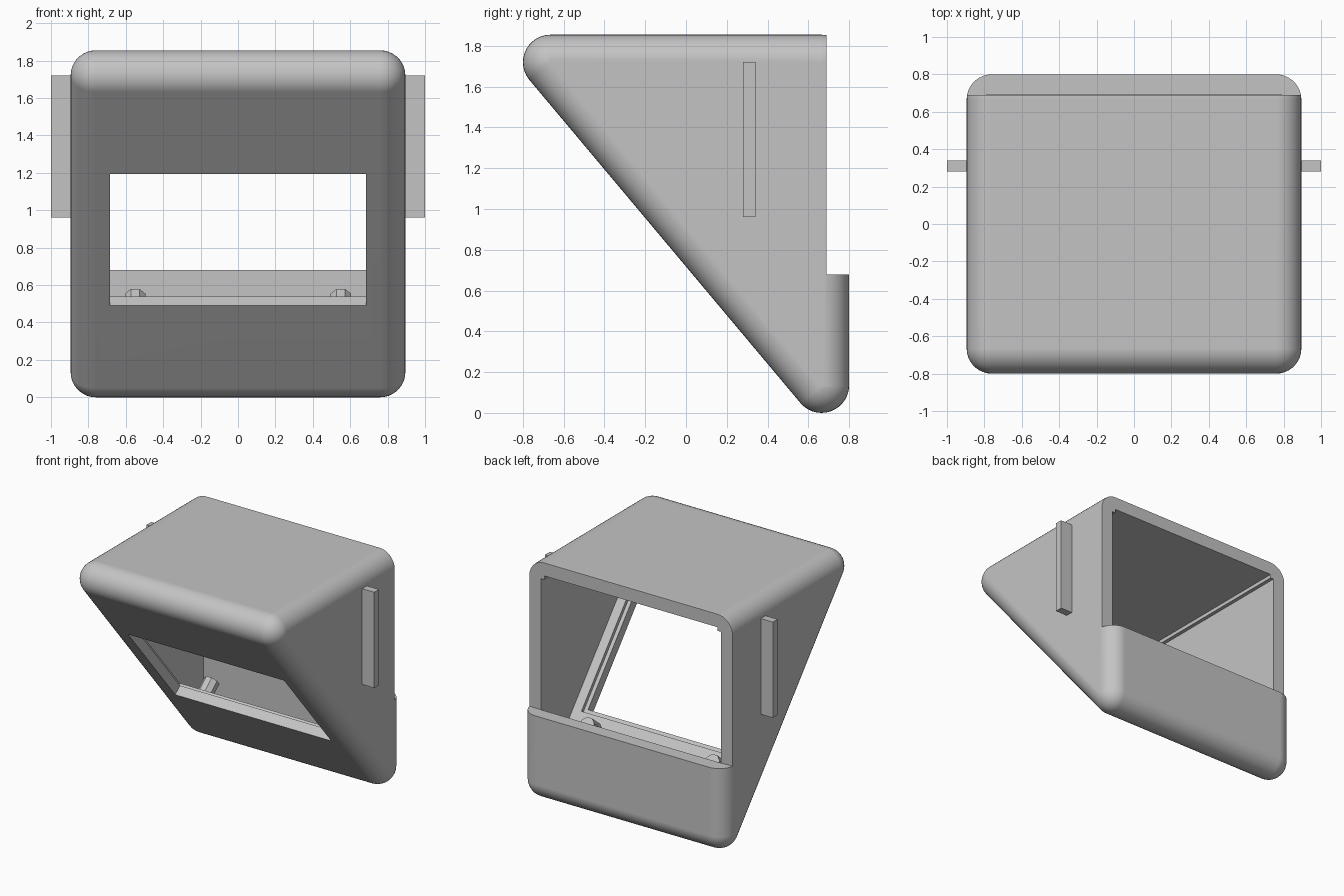
import bpy
import bmesh
from math import radians
from mathutils import Matrix, Vector

cube = bpy.data.objects.get("Cube")
if cube:
    bpy.data.objects.remove(cube, do_unlink=True)

R = 0.135                      # rounding radius of the shell
WALL = 0.106                   # shell thickness
HALF = 0.895                   # half width of the shell
FRONT_TOP = Vector((0, -0.665, 1.72))
BACK_TOP = Vector((0, 0.665, 1.72))
BACK_LOW = Vector((0, 0.665, 0.135))
UP = (FRONT_TOP - BACK_LOW).normalized()      # up along the sloped face
INWARD = Vector((0, UP.z, -UP.y))             # into the shell
SIDE = Vector((1, 0, 0))

grey = bpy.data.materials.new("plain_grey")
grey.use_nodes = True
grey.diffuse_color = (0.55, 0.55, 0.55, 1)
grey.node_tree.nodes["Principled BSDF"].inputs["Base Color"].default_value = (0.55, 0.55, 0.55, 1)


def make_object(name, bm):
    bmesh.ops.recalc_face_normals(bm, faces=bm.faces)
    mesh = bpy.data.meshes.new(name)
    bm.to_mesh(mesh)
    bm.free()
    mesh.materials.append(grey)
    obj = bpy.data.objects.new(name, mesh)
    bpy.context.collection.objects.link(obj)
    return obj


def box(name, low, high, frame=Matrix()):
    low, high = Vector(low), Vector(high)
    size = high - low
    bm = bmesh.new()
    place = frame @ Matrix.Translation((low + high) / 2) @ Matrix.Diagonal((*size, 1))
    bmesh.ops.create_cube(bm, size=1, matrix=place)
    return make_object(name, bm)


def prism(name, profile, half):
    bm = bmesh.new()
    face = bm.faces.new([bm.verts.new((-half, y, z)) for y, z in profile])
    out = bmesh.ops.extrude_face_region(bm, geom=[face])
    moved = [v for v in out["geom"] if isinstance(v, bmesh.types.BMVert)]
    bmesh.ops.translate(bm, verts=moved, vec=(2 * half, 0, 0))
    return make_object(name, bm)


def select_only(obj):
    bpy.ops.object.select_all(action='DESELECT')
    obj.select_set(True)
    bpy.context.view_layer.objects.active = obj


def cut(obj, cutter):
    mod = obj.modifiers.new("cut", 'BOOLEAN')
    mod.operation = 'DIFFERENCE'
    mod.solver = 'EXACT'
    mod.object = cutter
    select_only(obj)
    bpy.ops.object.modifier_apply(modifier=mod.name)
    bpy.data.objects.remove(cutter, do_unlink=True)


# Rounded wedge: hull of a ball at each of its six corners
bm = bmesh.new()
for x in (R - HALF, HALF - R):
    for corner in (FRONT_TOP, BACK_TOP, BACK_LOW):
        place = Matrix.Translation(corner + SIDE * x) @ Matrix.Rotation(radians(90), 4, 'Y')
        bmesh.ops.create_uvsphere(bm, u_segments=36, v_segments=18, radius=R, matrix=place)
hull = bmesh.ops.convex_hull(bm, input=bm.verts)
spare = {e for key in ("geom_interior", "geom_unused") for e in hull[key]}
bmesh.ops.delete(bm, geom=[e for e in spare if isinstance(e, bmesh.types.BMVert)], context='VERTS')
bmesh.ops.dissolve_limit(bm, angle_limit=radians(1), verts=bm.verts, edges=bm.edges)
shell = make_object("wedge_shell", bm)

# Hollow inside and open the upper back
inner = BACK_LOW - INWARD * (R - WALL)
ceiling, back = 1.855 - WALL, 0.692


def slope_y(z):
    return inner.y + UP.y / UP.z * (z - inner.z)


low_z = inner.z + (back - inner.y) * UP.z / UP.y
cut(shell, prism("cavity_cutter", [(slope_y(ceiling), ceiling), (back, ceiling), (back, low_z)], HALF - WALL))
cut(shell, box("back_cutter", (-1.2, 0.69, 0.68), (1.2, 1.2, 2.2)))

# Window through the sloped face, with a shallow ledge inside
outer = BACK_LOW - INWARD * R
sill = (0.49 - outer.z) / UP.z
head = (1.195 - outer.z) / UP.z
frame = Matrix.Translation(outer) @ Matrix((SIDE, -INWARD, UP)).transposed().to_4x4()
cut(shell, box("window_cutter", (-0.685, -0.2, sill), (0.685, 0.2, head), frame))
cut(shell, box("ledge_cutter", (-0.715, -0.2, sill - 0.03), (0.715, -0.078, head + 0.03), frame))

select_only(shell)
bpy.ops.object.shade_smooth_by_angle(angle=radians(30))
normals = shell.modifiers.new("even_shading", 'WEIGHTED_NORMAL')
normals.keep_sharp = True

for side, label in ((1, "left"), (-1, "right")):
    # Side tab
    xs = sorted((side * 0.88, side * 1.0))
    box(label + "_side_tab", (xs[0], 0.28, 0.96), (xs[1], 0.34, 1.72))

    # Bead along the inner ceiling corner
    xs = sorted((side * 0.76, side * 0.80))
    box(label + "_ceiling_bead", (xs[0], -0.68, 1.72), (xs[1], 0.69, 1.76))

    # Mounting post behind the sill
    bm = bmesh.new()
    place = frame @ Matrix.Translation((side * 0.55, -0.15, sill - 0.137))
    place = place @ Matrix.Rotation(radians(90), 4, 'X') @ Matrix.Rotation(radians(22.5), 4, 'Z')
    bmesh.ops.create_cone(bm, cap_ends=True, segments=8, radius1=0.06, radius2=0.06, depth=0.17, matrix=place)
    make_object(label + "_mounting_post", bm)
